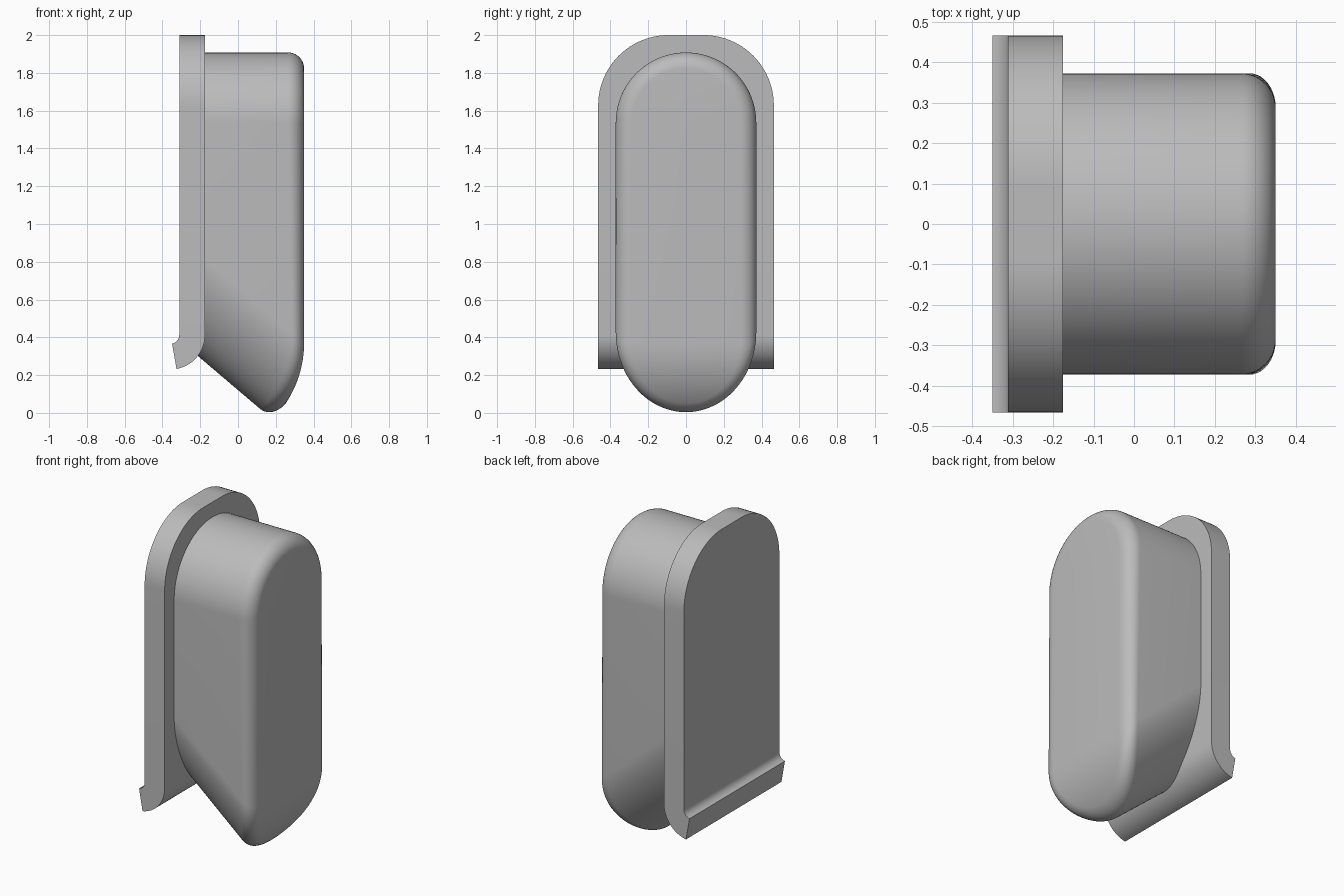
import bpy
import bmesh
from math import sin, cos, pi, sqrt, radians
from mathutils import Vector

if "Cube" in bpy.data.objects:
    bpy.data.objects.remove(bpy.data.objects["Cube"], do_unlink=True)

grey = bpy.data.materials.new("plain grey")
grey.use_nodes = True
grey.diffuse_color = (0.5, 0.5, 0.5, 1)
grey.node_tree.nodes["Principled BSDF"].inputs["Base Color"].default_value = grey.diffuse_color


def finish(bm, name):
    bmesh.ops.remove_doubles(bm, verts=bm.verts[:], dist=0.0001)
    bmesh.ops.recalc_face_normals(bm, faces=bm.faces[:])
    mesh = bpy.data.meshes.new(name)
    bm.to_mesh(mesh)
    bm.free()
    obj = bpy.data.objects.new(name, mesh)
    bpy.context.collection.objects.link(obj)
    mesh.materials.append(grey)
    bpy.ops.object.select_all(action="DESELECT")
    obj.select_set(True)
    bpy.context.view_layer.objects.active = obj
    bpy.ops.object.shade_smooth_by_angle(angle=radians(30))


def skin(bm, rings):
    rows = [[bm.verts.new(p) for p in ring] for ring in rings]
    n = len(rows[0])
    for a, b in zip(rows, rows[1:]):
        for i in range(n):
            j = (i + 1) % n
            bm.faces.new((a[i], a[j], b[j], b[i]))
    return rows


# Back plate: straight panel with rounded top corners and a curled lower lip
INNER, OUTER, HALF = -0.311, -0.175, 0.465
CURL_X, CURL_Z, CORNER = -0.357, 0.412, 0.372


def plate_row(x_in, z_in, x_out, z_out, y):
    return [(x_in, -y, z_in), (x_out, -y, z_out), (x_out, y, z_out), (x_in, y, z_in)]


rows = []
for k in range(17):
    t = radians(-80 + 5 * k)
    r_in, r_out = INNER - CURL_X, OUTER - CURL_X
    rows.append(plate_row(CURL_X + r_in * cos(t), CURL_Z + r_in * sin(t),
                          CURL_X + r_out * cos(t), CURL_Z + r_out * sin(t), HALF))
for k in range(25):
    t = pi / 2 * k / 24
    z = 2 - CORNER + CORNER * sin(t)
    rows.append(plate_row(INNER, z, OUTER, z, HALF - CORNER + CORNER * cos(t)))
bm = bmesh.new()
ends = skin(bm, rows)
bm.faces.new(ends[0])
bm.faces.new(ends[-1])
finish(bm, "back_plate")

# Body: rounded-end block whose underside is swept up along a slope
FRONT, WIDTH, LOW, HIGH = 0.35, 0.372, 0.372, 1.536
DROP, BULGE, ROUND, BACK = 0.407, 0.58, 0.085, -0.25
STEPS, FILLET = 32, 10


def front_x(z):
    d = max(0, LOW - z)
    return FRONT - BULGE + sqrt(BULGE ** 2 - d ** 2)


# Outline of the sharp front rim, from bottom centre round to bottom centre
half = []
for k in range(STEPS + 1):
    t = pi / 2 * k / STEPS
    normal = Vector((0, -sin(t) / WIDTH, cos(t) / DROP)).normalized()
    half.append((WIDTH * sin(t), LOW - DROP * cos(t), normal, Vector((-1, 0, 0.85)).normalized()))
for k in range(STEPS + 1):
    t = pi / 2 * k / STEPS
    half.append((WIDTH * cos(t), HIGH + WIDTH * sin(t), Vector((0, -cos(t), -sin(t))), Vector((-1, 0, 0))))
mirrored = [(-y, z, Vector((0, -n.y, n.z)), s) for y, z, n, s in reversed(half[1:-1])]
outline = half + mirrored

rings = [[] for _ in range(FILLET + 2)]
for y, z, normal, sweep in outline:
    corner = Vector((front_x(z), y, z))
    start = corner + normal * ROUND
    start.x = front_x(start.z)
    stop = corner + sweep * ROUND
    for k in range(FILLET + 1):
        u = k / FILLET
        w0, w1, w2 = (1 - u) ** 2, sqrt(2) * u * (1 - u), u * u
        rings[k].append((start * w0 + corner * w1 + stop * w2) / (w0 + w1 + w2))
    rings[-1].append(corner + sweep * ((BACK - corner.x) / sweep.x))

bm = bmesh.new()
loops = skin(bm, rings)
# Front face spans straight across between matching left and right points
rim, n = loops[0], len(outline)
for i in range(len(half) - 1):
    quad = [rim[i], rim[i + 1], rim[(n - i - 1) % n], rim[(n - i) % n]]
    unique = list(dict.fromkeys(quad))
    if len(unique) > 2:
        bm.faces.new(unique)
bm.faces.new(loops[-1])
finish(bm, "body")
